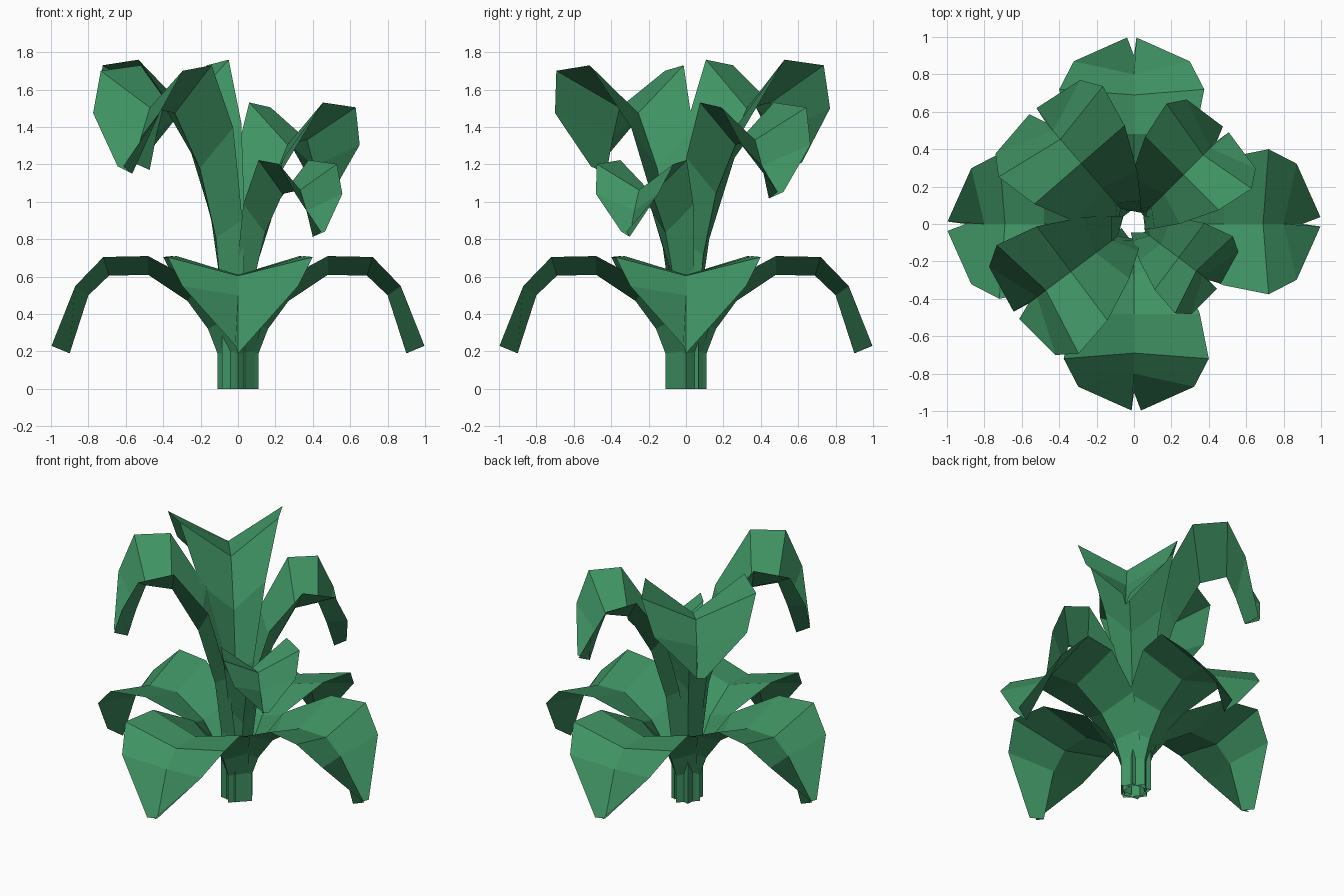
import bpy
import bmesh
from math import sin, cos, radians

if "Cube" in bpy.data.objects:
    bpy.data.objects.remove(bpy.data.objects["Cube"])

green = bpy.data.materials.new("leaf_green")
green.diffuse_color = (0.05, 0.29, 0.125, 1)
green.use_nodes = True
green.node_tree.nodes["Principled BSDF"].inputs["Base Color"].default_value = green.diffuse_color

# Leaf sections from root to tip: rib radius, rib z, edge radius, edge z, half width
LOW = [(.11, 0, .02, 0, .08), (.11, .19, .02, .20, .08), (.16, .32, .07, .37, .12),
       (.27, .47, .20, .56, .22), (.48, .61, .48, .71, .34), (.69, .605, .72, .705, .388),
       (.80, .50, .87, .55, .31), (.90, .19, .997, .23, .025)]
TALL = [(.11, 0, .02, 0, .08), (.11, .47, .02, .48, .08), (.15, .82, .07, .92, .12),
        (.26, 1.20, .20, 1.42, .21), (.43, 1.50, .43, 1.76, .32), (.60, 1.53, .665, 1.73, .37),
        (.66, 1.37, .77, 1.50, .30), (.72, 1.17, .81, 1.21, .025)]


def leaf(name, sections, azimuth, scale=1.0):
    """V-section leaf: centre rib with two raised edges."""
    a = radians(azimuth)
    bm = bmesh.new()

    def vert(r, side, z):
        return bm.verts.new((scale * (r * cos(a) - side * sin(a)),
                             scale * (r * sin(a) + side * cos(a)), scale * z))

    rows = []
    for rr, rz, er, ez, w in sections:
        rows.append((vert(er, w + .012, ez), vert(rr, 0, rz), vert(er, .012 - w, ez)))
    for p, q in zip(rows, rows[1:]):
        for i in (0, 1):
            bm.faces.new((p[i], p[i + 1], q[i + 1], q[i]))
    mesh = bpy.data.meshes.new(name)
    bm.to_mesh(mesh)
    bm.free()
    mesh.materials.append(green)
    bpy.context.collection.objects.link(bpy.data.objects.new(name, mesh))


# Four low drooping leaves
for i in range(4):
    leaf(f"lower_leaf_{i + 1}", LOW, 90 * i)

# Four tall leaves of decreasing size on the diagonals
for i, (azimuth, scale) in enumerate([(131, 1), (217, .983), (45, .87), (323, .695)]):
    leaf(f"upper_leaf_{i + 1}", TALL, azimuth, scale)
